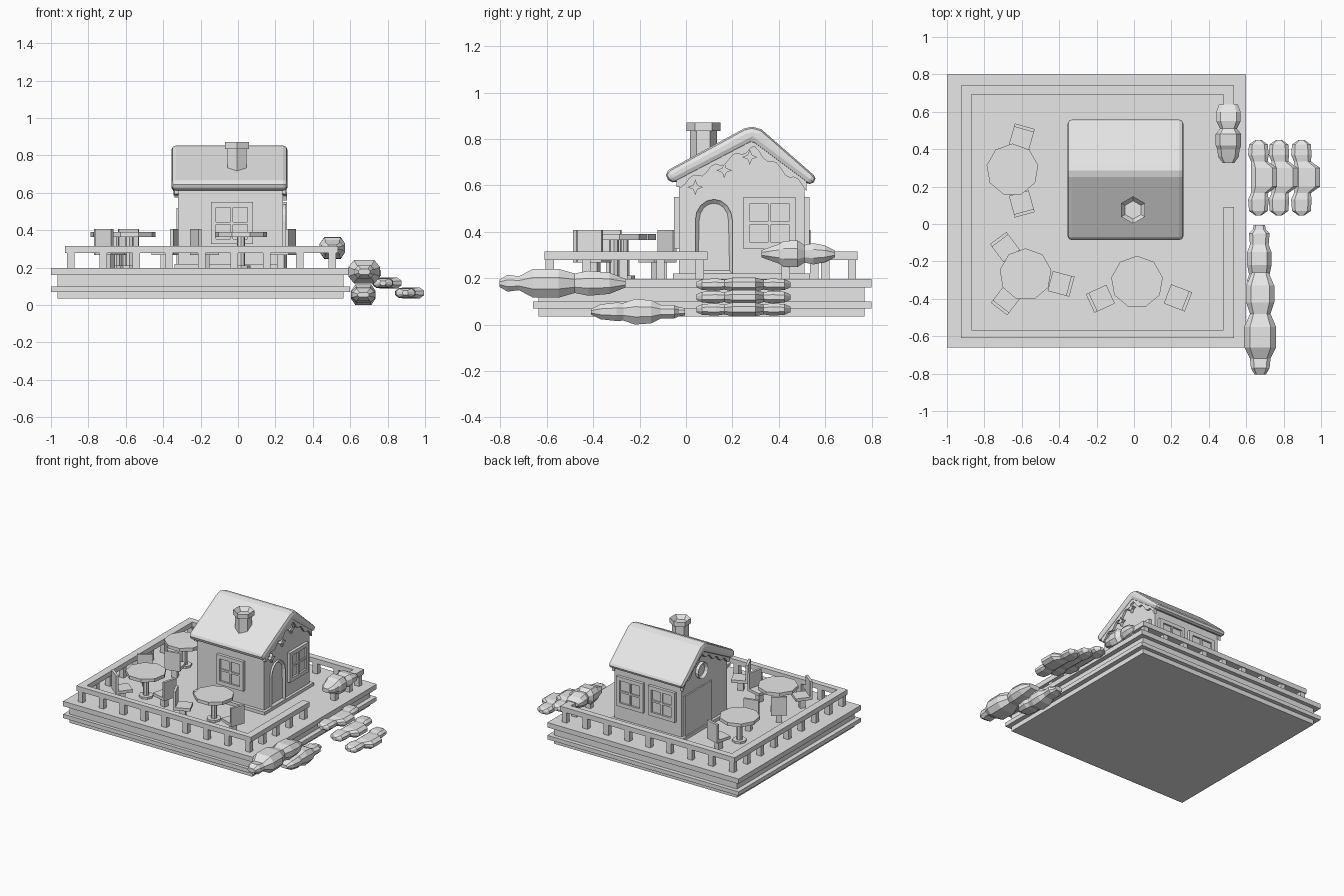
import bpy, bmesh
from math import sin, cos, pi, atan2
from mathutils import Matrix, Vector

if "Cube" in bpy.data.objects:
    bpy.data.objects.remove(bpy.data.objects["Cube"])

GREY = (0.8, 0.8, 0.8, 1)
mat = bpy.data.materials.new("plain_grey")
mat.use_nodes = True
mat.diffuse_color = GREY
mat.node_tree.nodes["Principled BSDF"].inputs["Base Color"].default_value = GREY


def finish(name, bm, place=None):
    bmesh.ops.recalc_face_normals(bm, faces=bm.faces)
    if place:
        bmesh.ops.transform(bm, matrix=place, verts=bm.verts)
    mesh = bpy.data.meshes.new(name)
    bm.to_mesh(mesh)
    bm.free()
    mesh.materials.append(mat)
    ob = bpy.data.objects.new(name, mesh)
    bpy.context.collection.objects.link(ob)
    return ob


def add_box(bm, x0, x1, y0, y1, z0, z1):
    size = Matrix.Diagonal((x1 - x0, y1 - y0, z1 - z0, 1))
    mid = Matrix.Translation(((x0 + x1) / 2, (y0 + y1) / 2, (z0 + z1) / 2))
    bmesh.ops.create_cube(bm, size=1, matrix=mid @ size)


def boxes(name, *dims, place=None):
    bm = bmesh.new()
    for d in dims:
        add_box(bm, *d)
    return finish(name, bm, place)


def prism(name, pts, axis, t0, t1, inset=0, depth=0):
    """Extrude a profile along an axis; the t1 cap may be inset and sunk."""
    spot = {"X": lambda p, t: (t, p[0], p[1]),
            "Y": lambda p, t: (p[0], t, p[1]),
            "Z": lambda p, t: (p[0], p[1], t)}[axis]
    bm = bmesh.new()
    a = [bm.verts.new(spot(p, t0)) for p in pts]
    b = [bm.verts.new(spot(p, t1)) for p in pts]
    bm.faces.new(a)
    cap = bm.faces.new(b)
    for i in range(len(pts)):
        j = (i + 1) % len(pts)
        bm.faces.new((a[i], a[j], b[j], b[i]))
    bmesh.ops.recalc_face_normals(bm, faces=bm.faces)
    if inset:
        bmesh.ops.inset_region(bm, faces=[cap], thickness=inset, depth=-depth)
    return finish(name, bm)


def ngon(cx, cy, r, n, start=pi / 2):
    return [(cx + r * cos(start + 2 * pi * i / n), cy + r * sin(start + 2 * pi * i / n))
            for i in range(n)]


def cloud(name, cx, cz, stations):
    """Loft octagonal rings along y; station = (y, x shift, half width, half height)."""
    bm = bmesh.new()
    rings = []
    for y, dx, w, h in stations:
        rings.append([bm.verts.new((cx + dx + w * px, y, cz + h * pz))
                      for px, pz in ((1, .4), (.65, 1), (-.65, 1), (-1, .4),
                                     (-1, -.4), (-.65, -1), (.65, -1), (1, -.4))])
    for r, s in zip(rings, rings[1:]):
        for i in range(8):
            bm.faces.new((r[i], r[i - 1], s[i - 1], s[i]))
    bm.faces.new(rings[0])
    bm.faces.new(rings[-1])
    return finish(name, bm)


# Deck layers
boxes("deck_top", (-1, .6, -.66, .8, .16, .197))
boxes("deck_core", (-.965, .565, -.635, .77, .1, .16))
boxes("deck_lower_board", (-1, .6, -.66, .8, .07, .1))
boxes("deck_base", (-.965, .565, -.635, .77, .035, .07))

# Railing with an opening at the steps
boxes("railing_top", (-.925, .535, -.61, -.567, .278, .315), (-.925, .535, .692, .74, .278, .315),
      (-.925, -.868, -.567, .692, .278, .315), (.478, .535, -.567, .092, .278, .315),
      (.478, .535, .37, .692, .278, .315))
posts = [(-.895 + 1.4 * i / 8, y) for i in range(9) for y in (-.588, .716)]
posts += [(-.895, -.588 + 1.304 * i / 8) for i in range(1, 8)]
posts += [(.505, y) for y in (-.43, -.27, -.11, .06, .43, .6)]
boxes("railing_posts", *[(x - .02, x + .02, y - .018, y + .018, .19, .285) for x, y in posts])

# House body
prism("house_walls", [(-.03, .19), (.51, .19), (.51, .64), (.285, .81), (-.03, .64)], "X", -.32, .24)
boxes("house_sill", (-.34, .26, -.055, .535, .19, .22))
roof = prism("roof", [(-.095, .645), (-.07, .67), (.25, .845), (.285, .853), (.325, .842), (.568, .63),
                      (.535, .597), (.285, .785), (-.06, .605)], "X", -.356, .265)
bev = roof.modifiers.new("soft_edges", "BEVEL")
bev.width, bev.segments, bev.angle_limit = .025, 2, .9

# Wavy trim under the gable ends
N = 30
slope = []
for i in range(N + 1):
    y = -.04 + .56 * i / N
    z = .785 - (.52 * (.285 - y) if y < .285 else .75 * (y - .285))
    slope.append((y, z))
wave = [(y, z - .022 - .013 * sin(i * 1.3)) for i, (y, z) in enumerate(slope)]
outline = [(y, z + .02) for y, z in slope] + wave[::-1]
prism("right_gable_trim", outline, "X", .235, .256)
prism("left_gable_trim", outline, "X", -.315, -.34)

# Stars on the right gable
for i, (y, z) in enumerate(((.04, .592), (.165, .665), (.275, .722))):
    tips, waist = ngon(y, z, .034, 4), ngon(y, z, .013, 4, pi * .75)
    prism(f"star_{i + 1}", [p for pair in zip(tips, waist) for p in pair], "X", .235, .262)

# Arched door
arch = [(.04, .22), (.2, .22)] + [(.12 + .08 * cos(a * pi / 8), .45 + .09 * sin(a * pi / 8))
                                  for a in range(9)]
prism("door", arch, "X", .23, .256, .017, .015)


# Four-pane windows
def window(name, x, y, turn):
    s, b = .112, .014
    bars = [(-s, s, -.022, .02, z - b, z + b) for z in (-s + b, s - b)]
    bars += [(-s, s, -.018, .02, -b / 2, b / 2)]
    bars += [(c - b, c + b, -.022, .02, -s, s) for c in (-s + b, s - b)]
    bars += [(-b / 2, b / 2, -.018, .02, -s, s), (-s, s, -.008, .02, -s, s)]
    boxes(name, *bars, place=Matrix.Translation((x, y, .438)) @ Matrix.Rotation(turn, 4, "Z"))


window("front_window", -.033, -.03, 0)
window("right_window", .24, .36, pi / 2)
window("back_window_left", .1, .51, pi)
window("back_window_right", -.165, .51, pi)

# Left side: round window and wide panel
prism("round_window", ngon(.285, .645, .06, 12), "X", -.31, -.345, .016, .02)
prism("left_panel", [(.16, .22), (.48, .22), (.48, .52), (.16, .52)], "X", -.31, -.33)

# Chimney with a hollow cap
prism("chimney_shaft", ngon(-.005, .075, .058, 6), "Z", .68, .84)
prism("chimney_cap", ngon(-.005, .075, .073, 6), "Z", .835, .872, .024, .03)

# Tables, each with chairs turned towards it
sets = (((-.65, .29), ((-.6, .465), (-.6, .107))),
        ((-.58, -.27), ((-.69, -.123), (-.39, -.32), (-.685, -.407))),
        ((.016, -.31), ((-.18, -.4), (.235, -.395))))
for t, ((tx, ty), chairs) in enumerate(sets):
    prism(f"table_top_{t + 1}", ngon(tx, ty, .14, 9), "Z", .365, .39)
    prism(f"table_leg_{t + 1}", ngon(tx, ty, .022, 8), "Z", .19, .37)
    prism(f"table_foot_{t + 1}", ngon(tx, ty, .05, 8), "Z", .19, .212)
    for c, (x, y) in enumerate(chairs):
        face = Matrix.Translation((x, y, 0)) @ Matrix.Rotation(atan2(y - ty, x - tx), 4, "Z")
        boxes(f"chair_{t + 1}_{c + 1}", (-.06, .06, -.055, .055, .268, .29),
              (.042, .06, -.055, .055, .285, .408), (-.02, .02, -.02, .02, .19, .27), place=face)

# Cloud-shaped steps
step = ((.045, -.02, .015, .012), (.07, -.02, .05, .023), (.13, -.02, .055, .027),
        (.165, -.015, .045, .021), (.2, .01, .07, .03), (.3, .01, .07, .03),
        (.335, -.015, .045, .021), (.37, -.02, .055, .027), (.425, -.02, .05, .023),
        (.45, -.02, .015, .012))
for i, (x, z) in enumerate(((.685, .172), (.795, .118), (.915, .065))):
    cloud(f"cloud_step_{i + 1}", x, z, step)

# Drifting clouds beside the deck and on the railing end
cloud("upper_cloud", .675, .178, (
    (-.805, 0, .03, .015), (-.77, 0, .05, .036), (-.72, 0, .055, .03), (-.66, 0, .085, .062),
    (-.55, 0, .085, .062), (-.48, 0, .055, .042), (-.42, 0, .075, .054), (-.33, 0, .075, .046),
    (-.26, 0, .045, .018)))
cloud("lower_cloud", .67, .055, (
    (-.41, 0, .03, .012), (-.37, 0, .055, .032), (-.3, 0, .065, .04), (-.27, 0, .055, .038),
    (-.22, 0, .065, .055), (-.15, 0, .065, .05), (-.11, 0, .05, .03), (-.05, 0, .055, .028),
    (-.03, 0, .035, .02), (-.005, 0, .03, .016)))
cloud("railing_cloud", .505, .305, (
    (.325, 0, .03, .015), (.36, 0, .055, .028), (.4, 0, .06, .042), (.42, 0, .068, .055),
    (.48, 0, .068, .058), (.51, 0, .045, .038), (.55, 0, .065, .046), (.6, 0, .065, .036),
    (.64, 0, .05, .015)))
